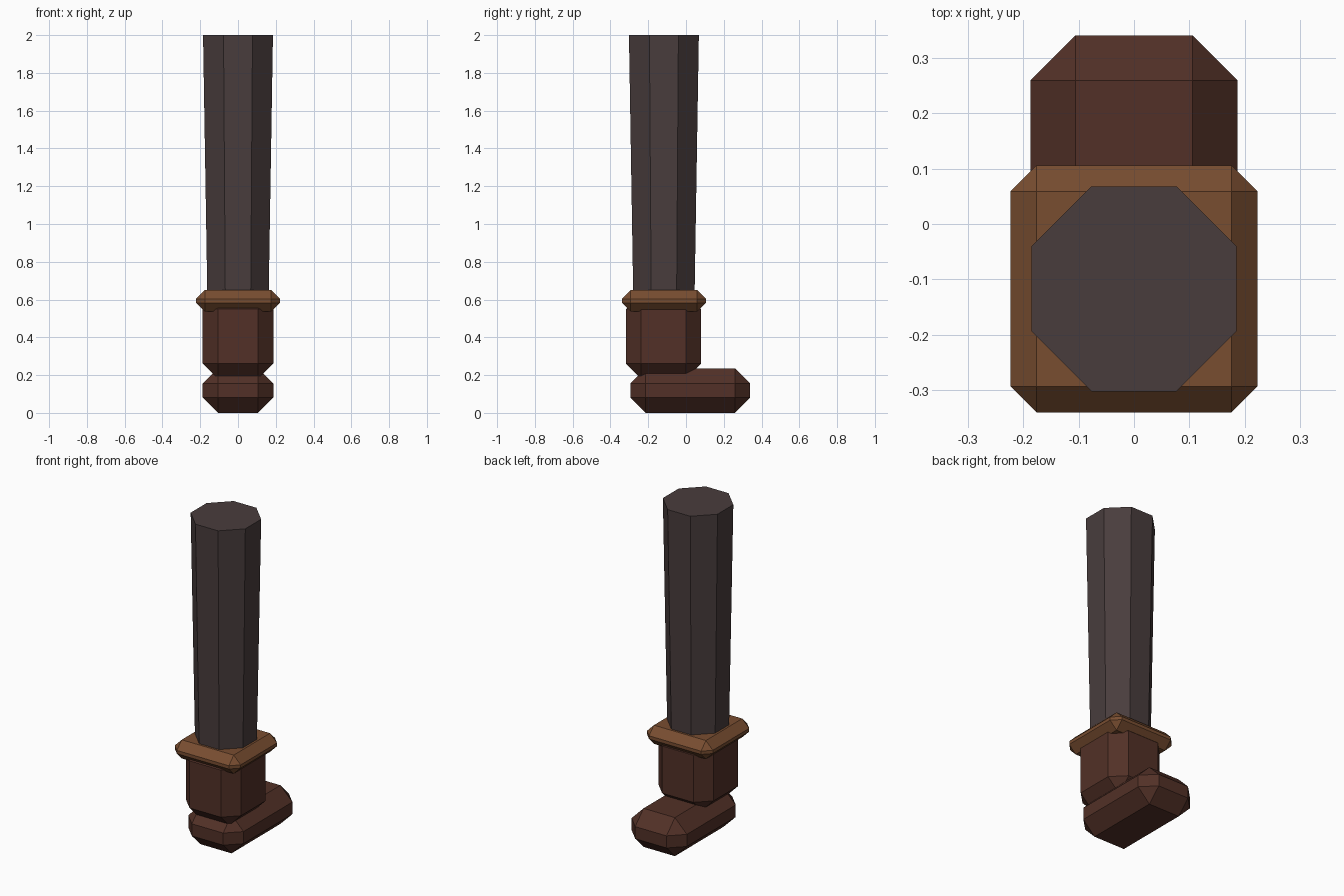
import bpy, bmesh, math
from mathutils import Matrix, Vector

cube = bpy.data.objects.get("Cube")
if cube:
    bpy.data.objects.remove(cube, do_unlink=True)


def material(name, rgb):
    mat = bpy.data.materials.new(name)
    mat.use_nodes = True
    color = (*rgb, 1.0)
    mat.diffuse_color = color
    mat.node_tree.nodes["Principled BSDF"].inputs["Base Color"].default_value = color
    return mat


def finish(bm, name, mat):
    mesh = bpy.data.meshes.new(name)
    bmesh.ops.recalc_face_normals(bm, faces=bm.faces[:])
    bm.to_mesh(mesh)
    bm.free()
    mesh.materials.append(mat)
    obj = bpy.data.objects.new(name, mesh)
    bpy.context.collection.objects.link(obj)
    return obj


def chamfered_box(name, low, high, chamfer, mat):
    """Box between two corners with every edge cut flat."""
    low, high = Vector(low), Vector(high)
    bm = bmesh.new()
    bmesh.ops.create_cube(bm, size=1, matrix=Matrix.Translation((low + high) / 2)
                          @ Matrix.Diagonal((*(high - low), 1)))
    bmesh.ops.bevel(bm, geom=bm.edges[:], offset=chamfer, offset_type='OFFSET',
                    segments=1, profile=0.5, affect='EDGES')
    return finish(bm, name, mat)


def tapered_octagon(name, y, z_low, z_high, half_low, half_high, mat):
    """Eight-sided column whose flats face the axes."""
    to_radius = 1 / math.cos(math.pi / 8)
    bm = bmesh.new()
    bmesh.ops.create_cone(bm, cap_ends=True, segments=8, depth=z_high - z_low,
                          radius1=half_low * to_radius, radius2=half_high * to_radius,
                          matrix=Matrix.Translation((0, y, (z_low + z_high) / 2))
                          @ Matrix.Rotation(math.pi / 8, 4, 'Z'))
    return finish(bm, name, mat)


cloth = material("dark trouser cloth", (0.066, 0.046, 0.046))
leather = material("dark boot leather", (0.084, 0.030, 0.020))
tan = material("tan cuff leather", (0.190, 0.075, 0.030))

# Boot: foot, ankle shaft and the cuff around its top
chamfered_box("boot_foot", (-0.187, -0.295, 0), (0.187, 0.34, 0.236), 0.081, leather)
chamfered_box("boot_shaft", (-0.187, -0.318, 0.18), (0.187, 0.08, 0.63), 0.081, leather)
chamfered_box("boot_cuff", (-0.223, -0.34, 0.536), (0.223, 0.106, 0.65), 0.047, tan)

# Trouser leg rising out of the cuff
tapered_octagon("trouser_leg", -0.117, 0.6, 2.0, 0.162, 0.185, cloth)
